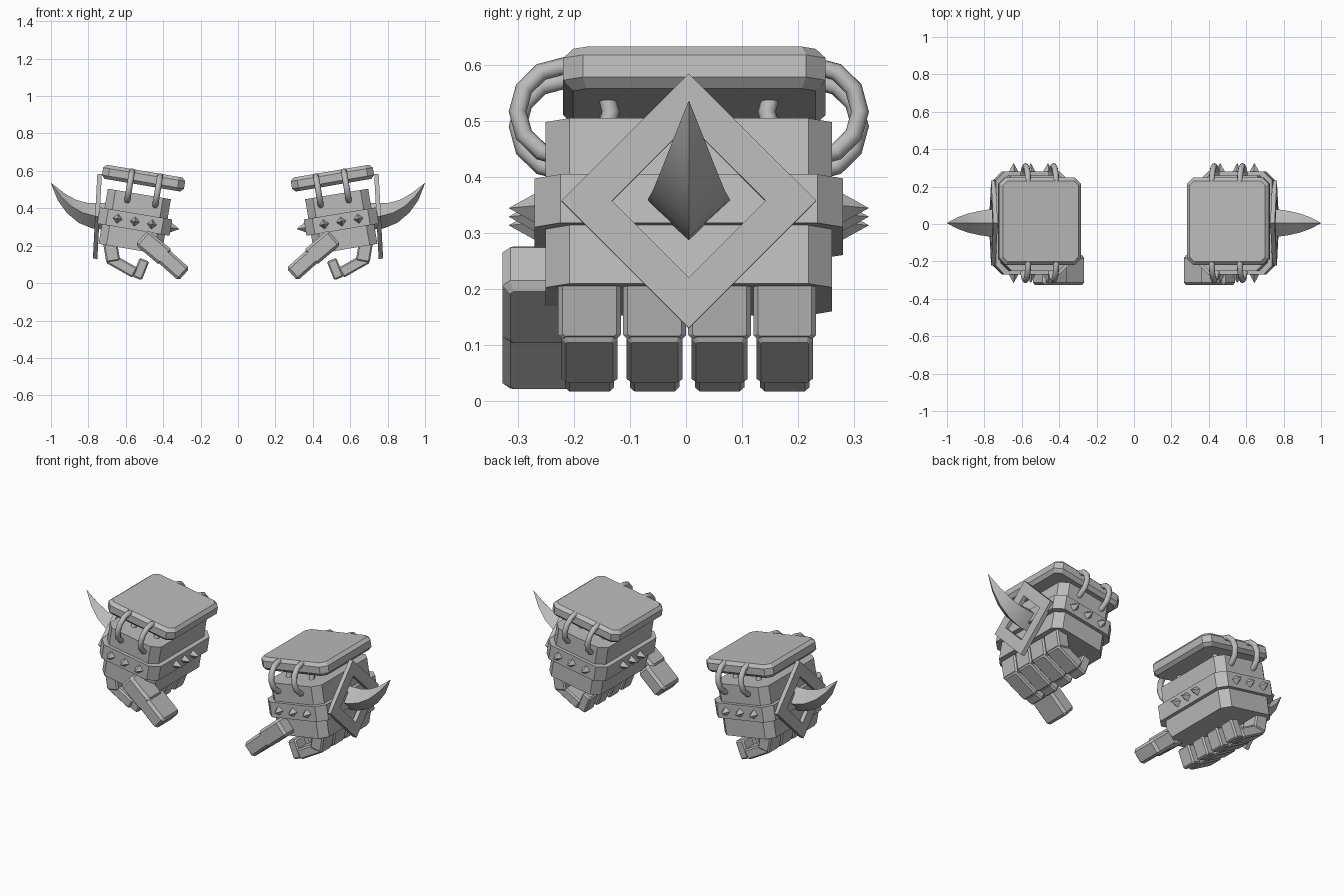
import bpy, bmesh
from math import sin, cos, pi, radians, atan2, hypot
from mathutils import Matrix, Vector

cube = bpy.data.objects.get("Cube")
if cube:
    bpy.data.objects.remove(cube, do_unlink=True)

grey = bpy.data.materials.new("plain_grey")
grey.use_nodes = True
grey.diffuse_color = (0.5, 0.5, 0.5, 1)
grey.node_tree.nodes["Principled BSDF"].inputs["Base Color"].default_value = (0.5, 0.5, 0.5, 1)

TILT = radians(9.5)
MID = 0.005  # y of the fist's middle


def finish(name, bm, smooth=False):
    """Turn a bmesh into an object mirrored to the other fist."""
    bmesh.ops.recalc_face_normals(bm, faces=bm.faces)
    mesh = bpy.data.meshes.new(name)
    bm.to_mesh(mesh)
    bm.free()
    mesh.materials.append(grey)
    ob = bpy.data.objects.new(name, mesh)
    bpy.context.collection.objects.link(ob)
    if smooth:
        bpy.ops.object.select_all(action='DESELECT')
        ob.select_set(True)
        bpy.context.view_layer.objects.active = ob
        bpy.ops.object.shade_smooth_by_angle(angle=radians(50))
    mirror = ob.modifiers.new("other_fist", 'MIRROR')
    mirror.use_mirror_merge = False
    return ob


def place(centre, angle):
    return Matrix.Translation(centre) @ Matrix.Rotation(-angle, 4, 'Y')


def block(name, centre, size, angle, corner=0.0, rim=0.0):
    """Box with chamfered upright corners and chamfered top and bottom rims."""
    bm = bmesh.new()
    bmesh.ops.create_cube(bm, size=1)
    bmesh.ops.scale(bm, vec=size, verts=bm.verts)
    if corner:
        upright = [e for e in bm.edges if abs(e.verts[0].co.z - e.verts[1].co.z) > 1e-4]
        bmesh.ops.bevel(bm, geom=upright, offset=corner, segments=1, affect='EDGES')
    if rim:
        flat = [e for e in bm.edges if abs(e.verts[0].co.z - e.verts[1].co.z) < 1e-4]
        bmesh.ops.bevel(bm, geom=flat, offset=rim, segments=1, affect='EDGES')
    bm.transform(place(centre, angle))
    return finish(name, bm)


def segment(name, a, b, y, width, thick, bevel):
    """Block running between two (x, z) points."""
    dx, dz = b[0] - a[0], b[1] - a[1]
    centre = ((a[0] + b[0]) / 2, y, (a[1] + b[1]) / 2)
    return block(name, centre, (hypot(dx, dz), width, thick), atan2(dz, dx), bevel, bevel)


def loft(name, rings, closed, smooth):
    bm = bmesh.new()
    rows = [[bm.verts.new(p) for p in ring] for ring in rings]
    n = len(rows[0])
    pairs = list(zip(rows, rows[1:])) + ([(rows[-1], rows[0])] if closed else [])
    for r, s in pairs:
        for i in range(n):
            j = (i + 1) % n
            bm.faces.new((r[i], r[j], s[j], s[i]))
    if not closed:
        bm.faces.new(rows[0])
        bm.faces.new(rows[-1])
    return finish(name, bm, smooth)


# Gauntlet body, studded band and raised lid
body = Vector((0.552, MID, 0.329))
block("gauntlet_body", body, (0.342, 0.51, 0.299), TILT, 0.042)
block("stud_band", body, (0.392, 0.55, 0.088), TILT, 0.046)
block("wrist_lid", (0.505, 0.015, 0.561), (0.445, 0.468, 0.076), TILT, 0.035, 0.018)


# Pyramid studs on the front, back and inner faces
def stud(name, offset, direction):
    bm = bmesh.new()
    bmesh.ops.create_cone(bm, segments=4, radius1=0.028, radius2=0, depth=0.05, cap_ends=True)
    turn = Vector(direction).to_track_quat('Z', 'Y').to_matrix().to_4x4()
    bm.transform(place(body, TILT) @ Matrix.Translation(offset) @ turn)
    finish(name, bm)


for i in (-1, 0, 1):
    stud("front_stud", (i * 0.093, -0.296, 0), (0, -1, 0))
    stud("back_stud", (i * 0.093, 0.296, 0), (0, 1, 0))
    stud("inner_stud", (-0.217, i * 0.08, 0), (-1, 0, 0))


# Links tying the lid to the body
def link(name, x, y, z, major=0.083, minor=0.016, steps=12, sides=8):
    frame = place((x, y, z), TILT)
    rings = []
    for k in range(steps):
        a = 2 * pi * k / steps
        ring = []
        for s in range(sides):
            b = 2 * pi * s / sides
            r = major + minor * cos(b)
            ring.append(frame @ Vector((minor * sin(b), r * cos(a), r * sin(a))))
        rings.append(ring)
    loft(name, rings, True, True)


for x, z in ((0.43, 0.49), (0.58, 0.516)):
    link("front_link", x, MID - 0.222, z)
    link("back_link", x, MID + 0.222, z)

# Diamond frame on the outer side
tilted = place((0.752, MID, 0.357), radians(3))
rings = []
for k in range(4):
    a = k * pi / 2
    rings.append([tilted @ Vector((t, r * cos(a), r * sin(a)))
                  for t, r in ((-0.012, 0.227), (0.012, 0.227), (0.012, 0.137), (-0.012, 0.137))])
loft("diamond_frame", rings, True, False)

# Curved horn with a diamond cross-section: x, z, half height, half width
path = [(0.69, 0.355, 0.072, 0.074), (0.77, 0.36, 0.068, 0.073), (0.83, 0.376, 0.058, 0.064),
        (0.89, 0.41, 0.043, 0.05), (0.945, 0.461, 0.026, 0.03), (0.999, 0.534, 0.001, 0.001)]
rings = []
for i, (x, z, h, w) in enumerate(path):
    p, q = path[max(i - 1, 0)], path[min(i + 1, len(path) - 1)]
    a = atan2(q[1] - p[1], q[0] - p[0])
    up, side, c = Vector((-sin(a), 0, cos(a))), Vector((0, 1, 0)), Vector((x, MID, z))
    rings.append([c + up * h, c + side * w, c - up * h, c - side * w])
loft("horn", rings, False, True)

# Four curled fingers
for k in range(4):
    y = 0.002 + (k - 1.5) * 0.116
    segment("finger_knuckle", (0.686, 0.23), (0.667, 0.115), y, 0.112, 0.075, 0.008)
    segment("finger_middle", (0.692, 0.135), (0.55, 0.055), y, 0.1, 0.06, 0.008)
    segment("finger_tip", (0.54, 0.025), (0.5, 0.125), y, 0.088, 0.055, 0.008)

# Thumb in front, pointing inward and down
segment("thumb_base", (0.515, 0.245), (0.385, 0.135), -0.262, 0.13, 0.105, 0.014)
segment("thumb_tip", (0.41, 0.155), (0.288, 0.046), -0.247, 0.16, 0.09, 0.014)
